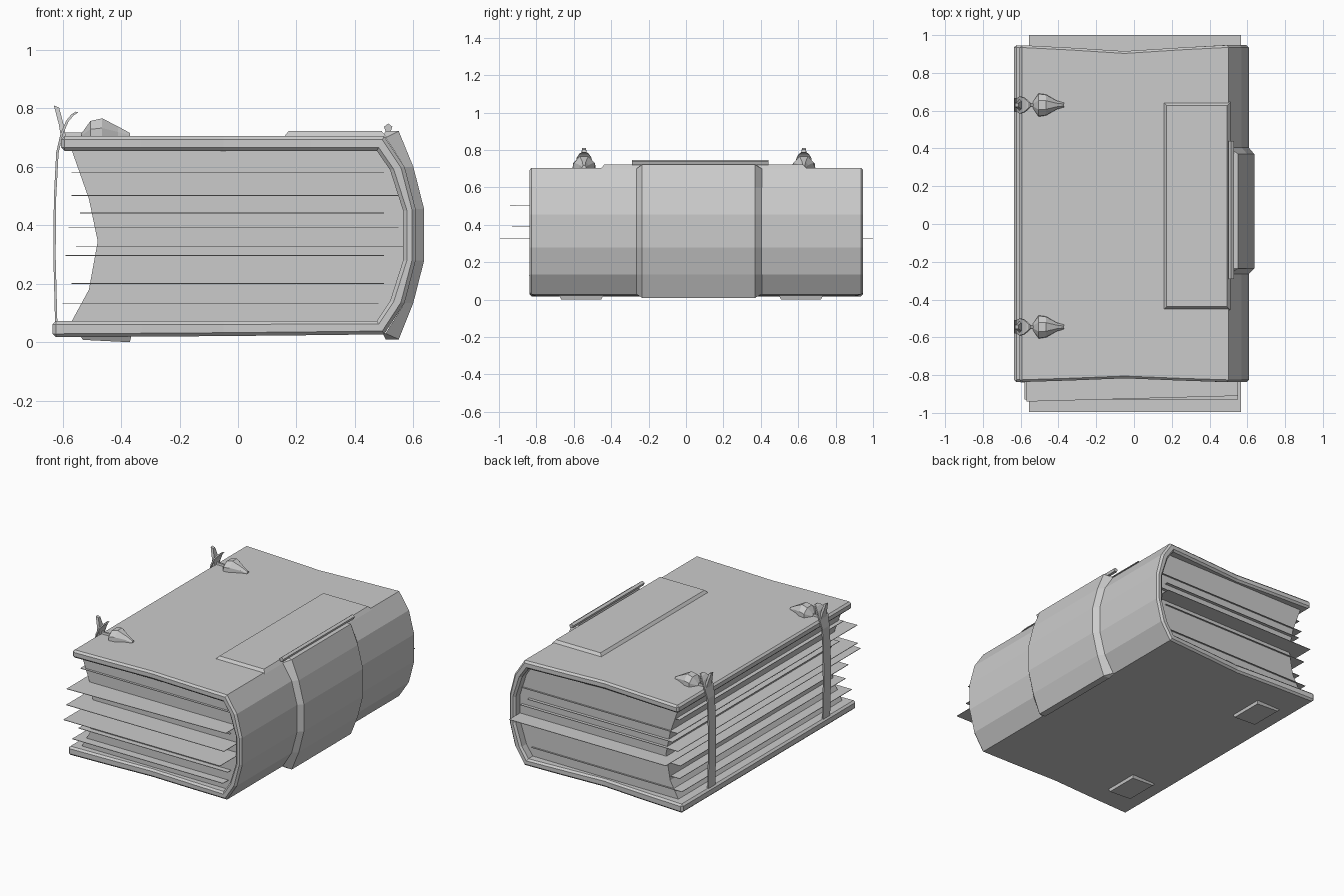
import bpy, bmesh, math

if "Cube" in bpy.data.objects:
    bpy.data.objects.remove(bpy.data.objects["Cube"])


def make(name, verts, faces, bevel=0):
    me = bpy.data.meshes.new(name)
    me.from_pydata(verts, [], faces)
    bm = bmesh.new()
    bm.from_mesh(me)
    bmesh.ops.recalc_face_normals(bm, faces=bm.faces[:])
    bm.to_mesh(me)
    bm.free()
    ob = bpy.data.objects.new(name, me)
    bpy.context.collection.objects.link(ob)
    if bevel:
        m = ob.modifiers.new("bevel", 'BEVEL')
        m.width, m.segments = bevel, 1
        m.limit_method, m.angle_limit = 'ANGLE', math.radians(60)
    return ob


def loft(name, rings, bevel=0):
    """Skin equal-sized closed rings and cap both ends."""
    n = len(rings[0])
    verts = [v for r in rings for v in r]
    faces = [(i * n + j, i * n + (j + 1) % n, (i + 1) * n + (j + 1) % n, (i + 1) * n + j)
             for i in range(len(rings) - 1) for j in range(n)]
    faces += [tuple(range(n)), tuple(range(len(verts) - n, len(verts)))]
    return make(name, verts, faces, bevel)


def slab(name, x, y, z, inset=0):
    """Box whose top can be inset."""
    def ring(k, h):
        return [(x[0] + k, y[0] + k, h), (x[1] - k, y[0] + k, h),
                (x[1] - k, y[1] - k, h), (x[0] + k, y[1] - k, h)]
    return loft(name, [ring(0, z[0]), ring(inset, z[1])])


# cover: U-shaped board and spine with gently wavy ends
outer = [(-.605, .705), (-.33, .705), (-.05, .705), (.25, .705), (.5, .705),
         (.57, .6), (.608, .455), (.608, .28), (.57, .135), (.5, .027),
         (.25, .024), (-.05, .021), (-.33, .019), (-.635, .017)]
inner = [(-.605, .655), (-.33, .655), (-.05, .655), (.25, .655), (.475, .655),
         (.52, .59), (.565, .45), (.565, .28), (.52, .14), (.475, .073),
         (.25, .073), (-.05, .073), (-.33, .073), (-.635, .073)]


def wave(x, end):
    dip = max(0, 1 - abs(x + .05) / .5)
    return .947 - .032 * dip if end else -.837 + .02 * dip


loft("cover", [[(o[0], wave(o[0], 0), o[1]), (o[0], wave(o[0], 1), o[1]),
                (i[0], wave(o[0], 1), i[1]), (i[0], wave(o[0], 0), i[1])]
               for o, i in zip(outer, inner)], .012)

# page block with concave fore-edge
page = [(-.57, .66), (-.51, .49), (-.48, .345), (-.51, .18), (-.57, .07),
        (.475, .07), (.52, .14), (.567, .28), (.567, .45), (.52, .59), (.475, .66)]
loft("page_block", [[(x, y, z) for x, z in page] for y in (-.785, .89)])

# loose sheets: z, x range, y range, skew of the front edge
sheets = [(.5, -.57, .55, -.94, .90, .03), (.39, -.58, .55, -.93, .91, 0),
          (.325, -.555, .567, -.995, 1.0, 0), (.295, -.59, .5, -.82, .90, 0),
          (.2, -.57, .5, -.82, .88, 0), (.13, -.6, .48, -.84, .9, 0),
          (.44, -.54, .5, -.8, .91, 0), (.58, -.57, .5, -.8, .88, 0)]
for z, x0, x1, y0, y1, skew in sheets:
    loft("loose_sheet", [[(x0, y0, z + h), (x1, y0 + skew, z + h), (x1, y1, z + h), (x0, y1, z + h)]
                         for h in (0, .003)])

# title plate on the cover and wide raised band round the spine
slab("cover_plate", (.155, .51), (-.455, .645), (.70, .722), .018)
band_out = [(.505, .724), (.55, .722), (.6, .6), (.637, .455), (.637, .28), (.6, .135), (.55, .01), (.505, .01)]
band_in = [(.495, .70), (.505, .70), (.57, .6), (.607, .455), (.607, .28), (.57, .135), (.505, .03), (.495, .03)]
loft("spine_band", [[(o[0], -.235, o[1]), (o[0], .37, o[1]), (i[0], .405, i[1]), (i[0], -.265, i[1])]
                    for o, i in zip(band_out, band_in)])

# five-sided rod along the top of the band
loft("band_rod", [[(.514 + .015 * math.sin(math.tau * k / 5), y, .733 + .015 * math.cos(math.tau * k / 5))
                   for k in range(5)] for y in (-.29, .44)])


def ribbon(name, path, yc, t):
    """Flat strip following (x, z, half width) points."""
    loft(name, [[(x, yc - w, z), (x, yc + w, z), (x + t, yc + w, z - t * .4), (x + t, yc - w, z - t * .4)]
                for x, z, w in path])


# two fastening straps, each with hook, stud and underside plate
for yc in (.63, -.545):
    ribbon("fore_edge_strap", [(-.626, .065, .036), (-.632, .3, .036), (-.63, .5, .036),
                               (-.622, .65, .036), (-.607, .715, .045), (-.588, .758, .04),
                               (-.57, .78, .026), (-.555, .789, .012)], yc, .008)
    ribbon("strap_prong", [(-.605, .695, .034), (-.613, .745, .022), (-.63, .81, .01)], yc, .018)
    # faceted stud: x, half width, height of crown
    rings = []
    for x, w, h in [(-.535, .018, .715), (-.505, .062, .757), (-.465, .056, .766),
                    (-.41, .024, .738), (-.37, .012, .716)]:
        mid = .70 + (h - .70) * .5
        rings.append([(x, yc - w, .695), (x, yc - w * .95, mid), (x, yc - w * .4, h),
                      (x, yc + w * .4, h), (x, yc + w * .95, mid), (x, yc + w, .695)])
    loft("clasp_stud", rings)
    slab("stud_pin", (-.6, -.52), (yc - .009, yc + .009), (.70, .718), .003)
    mid = yc - .015
    loft("underside_plate", [[(-.54, mid - .117, .021), (-.54, mid + .117, .021),
                              (-.365, mid + .117, .021), (-.365, mid - .117, .021)],
                             [(-.53, mid - .107, .008), (-.53, mid + .107, .008),
                              (-.37, mid + .107, 0), (-.37, mid - .107, 0)]])
